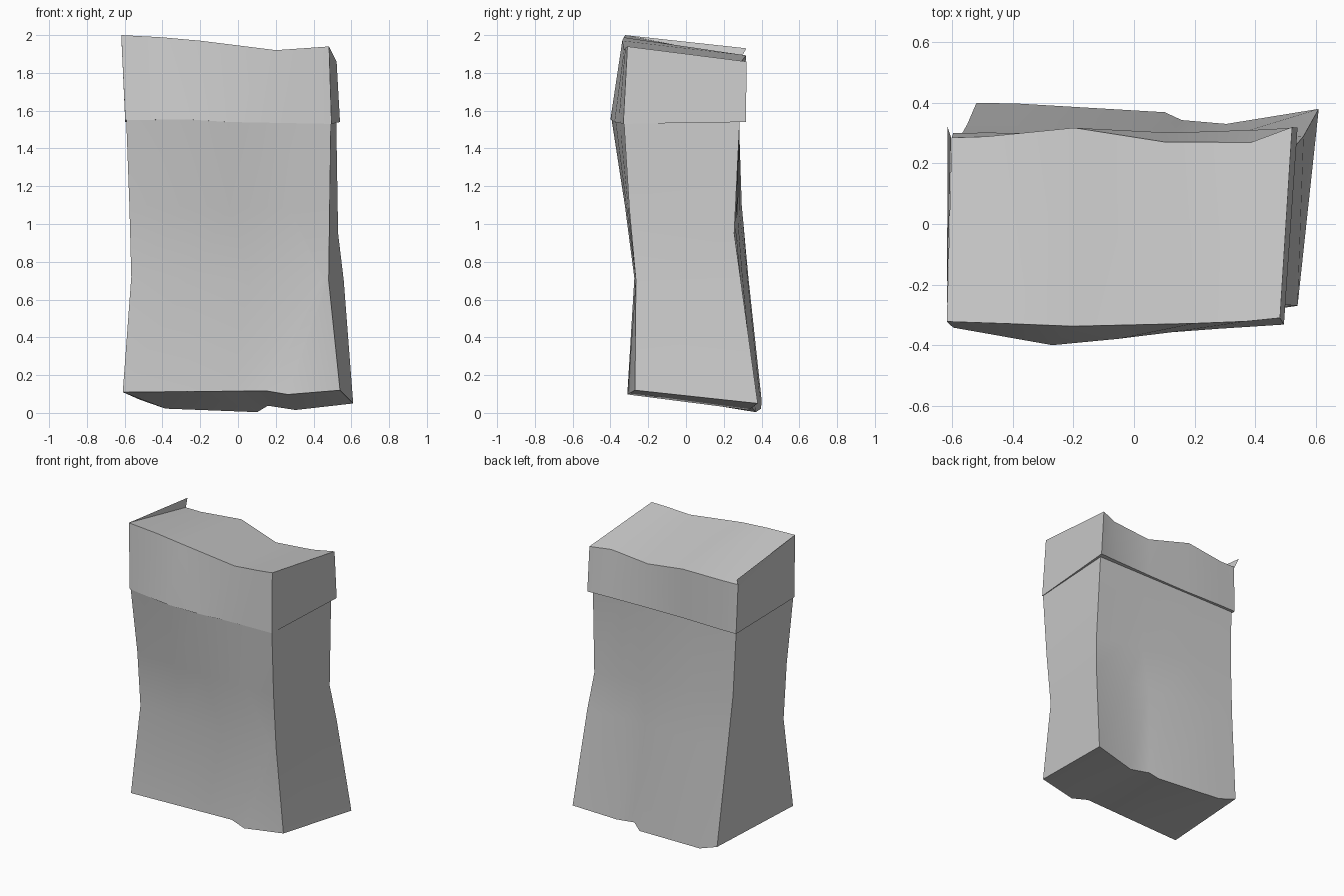
import bpy
import bmesh
import math
from mathutils import Vector

default = bpy.data.objects.get("Cube")
if default:
    bpy.data.objects.remove(default, do_unlink=True)

# One card colour
card = bpy.data.materials.new("grey_card")
card.use_nodes = True
colour = (0.6, 0.6, 0.6, 1)
card.diffuse_color = colour
card.node_tree.nodes["Principled BSDF"].inputs["Base Color"].default_value = colour

SPLITS = ((.3, 0, 0), (.5, 0, 0), (.66, 0, 0), (.8, 0, 0))


def edge(start, end, dents):
    """Points from one corner to the next; each dent is (fraction, y shift, z shift)."""
    a, b = Vector(start), Vector(end)
    middle = [a.lerp(b, f) + Vector((0, dy, dz)) for f, dy, dz in dents]
    return [a, *middle, b]


def ring(front_left, front_right, back_left, back_right, front=SPLITS, back=SPLITS):
    """A crumpled cross-section: front edge and back edge, both running along +x."""
    return edge(front_left, front_right, front), edge(back_left, back_right, back)


def finish(bm, name):
    bmesh.ops.recalc_face_normals(bm, faces=bm.faces)
    mesh = bpy.data.meshes.new(name)
    bm.to_mesh(mesh)
    bm.free()
    mesh.materials.append(card)
    obj = bpy.data.objects.new(name, mesh)
    bpy.context.collection.objects.link(obj)
    bpy.ops.object.select_all(action="DESELECT")
    obj.select_set(True)
    bpy.context.view_layer.objects.active = obj
    bpy.ops.object.shade_smooth_by_angle(angle=math.radians(30))
    return obj


def loft(name, rings):
    """Skin the stacked rings and close both ends with strips from front to back."""
    bm = bmesh.new()
    levels = [[[bm.verts.new(p) for p in side] for side in r] for r in rings]
    loops = [front + back[::-1] for front, back in levels]
    for low, high in zip(loops, loops[1:]):
        for i in range(len(low)):
            j = (i + 1) % len(low)
            bm.faces.new((low[i], low[j], high[j], high[i]))
    for front, back in (levels[0], levels[-1]):
        for i in range(len(front) - 1):
            bm.faces.new((front[i], front[i + 1], back[i + 1], back[i]))
    return finish(bm, name)


# Crumpled box body, from the dented base up into the lid
base = ring((-.61, -.31, .11), (.54, -.27, .12), (-.52, .40, .07), (.61, .38, .05),
            front=((.3, 0, 0), (.5, 0, 0), (.66, 0, 0), (.76, -.03, -.02)),
            back=((.12, 0, -.045), (.55, -.02, -.055), (.6, -.045, -.02), (.73, -.055, -.04)))
knee = ring((-.565, -.27, .72), (.48, -.265, .7), (-.55, .33, .72), (.56, .29, .7),
            front=((.3, -.005, 0), (.6, 0, 0), (.97, 0, 0), (.985, 0, 0)),
            back=((.12, 0, 0), (.5, -.01, 0), (.6, -.02, 0), (.75, -.02, 0)))
waist = ring((-.575, -.29, 1.1), (.485, -.3, 1.08), (-.57, .295, 1.1), (.53, .255, .95),
             front=((.3, -.03, 0), (.5, -.02, 0), (.66, -.01, 0), (.8, 0, 0)))
neck = ring((-.592, -.34, 1.56), (.492, -.33, 1.56), (-.585, .28, 1.56), (.52, .285, 1.56),
            front=((.3, -.058, 0), (.5, -.04, 0), (.66, -.02, 0), (.8, -.01, 0)))
loft("box_body", [base, knee, waist, neck])

# Lid, slightly wider than the body at the back, with a sagging top
rim = ring((-.597, -.342, 1.55), (.495, -.332, 1.53), (-.597, .3, 1.54), (.54, .318, 1.54),
           front=((.3, -.061, .01), (.5, -.042, 0), (.66, -.022, 0), (.8, -.012, 0)),
           back=((.1, 0, 0), (.36, -.01, 0), (.63, -.01, 0), (.88, -.005, 0)))
top = ring((-.618, -.322, 2), (.482, -.31, 1.94), (-.602, .285, 1.88), (.522, .32, 1.86),
           front=((.2, -.01, 0), (.38, -.02, -.007), (.745, -.015, -.035), (.9, -.01, -.014)),
           back=((.1, 0, 0), (.36, .02, .02), (.63, -.037, -.037), (.88, -.046, -.007)))
loft("lid", [rim, top])

# Loose side flap standing just above the lid
bm = bmesh.new()
flap = ((-.618, -.322, 2), (-.604, .285, 1.87), (-.615, .32, 1.93))
bm.faces.new([bm.verts.new(p) for p in flap])
finish(bm, "side_flap")
